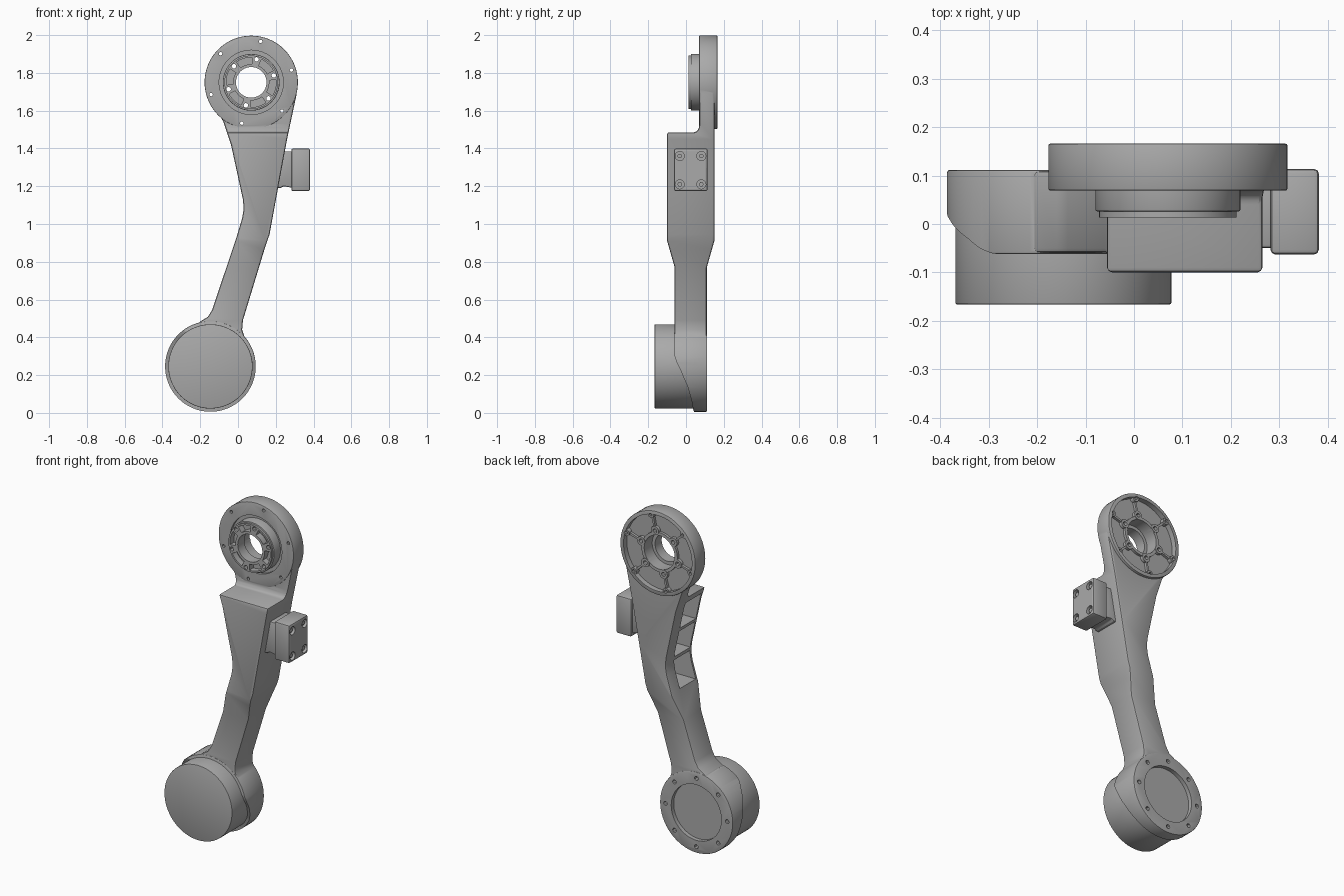
import bpy, bmesh, math
from mathutils import Vector

old = bpy.data.objects.get("Cube")
if old:
    bpy.data.objects.remove(old, do_unlink=True)

X, Y, Z = Vector((1, 0, 0)), Vector((0, 1, 0)), Vector((0, 0, 1))
RING = Vector((0.07, 0, 1.75))       # upper joint centre
MOTOR = Vector((-0.146, 0, 0.246))   # lower joint centre

grey = bpy.data.materials.new("cast grey")
grey.use_nodes = True
grey.diffuse_color = (0.4, 0.4, 0.4, 1)
grey.node_tree.nodes["Principled BSDF"].inputs["Base Color"].default_value = (0.4, 0.4, 0.4, 1)


def solid(name, pts, t0, t1, origin=Vector(), u=X, v=Z, w=Y):
    """Flat outline in the u/v plane extruded along w."""
    bm = bmesh.new()
    low = [bm.verts.new(origin + u * p + v * q + w * t0) for p, q in pts]
    high = [bm.verts.new(origin + u * p + v * q + w * t1) for p, q in pts]
    bm.faces.new(low)
    bm.faces.new(high[::-1])
    for i in range(len(pts)):
        j = (i + 1) % len(pts)
        bm.faces.new((low[i], high[i], high[j], low[j]))
    bmesh.ops.recalc_face_normals(bm, faces=bm.faces)
    mesh = bpy.data.meshes.new(name)
    bm.to_mesh(mesh)
    bm.free()
    ob = bpy.data.objects.new(name, mesh)
    bpy.context.collection.objects.link(ob)
    mesh.materials.append(grey)
    return ob


def polar(r, deg):
    return r * math.cos(math.radians(deg)), r * math.sin(math.radians(deg))


def disc(name, centre, r, y0, y1, n=64):
    return solid(name, [polar(r, 360 * i / n) for i in range(n)], y0, y1, centre)


def sector(name, centre, r0, r1, mid, half, y0, y1):
    steps = [mid - half + half * i / 4 for i in range(9)]
    pts = [polar(r1, a) for a in steps] + [polar(r0, a) for a in reversed(steps)]
    return solid(name, pts, y0, y1, centre)


def apply(ob, mod):
    bpy.context.view_layer.objects.active = ob
    bpy.ops.object.modifier_apply(modifier=mod.name)


def combine(ob, other, how):
    mod = ob.modifiers.new("combine", "BOOLEAN")
    mod.operation, mod.solver, mod.object = how, "EXACT", other
    apply(ob, mod)
    bpy.data.objects.remove(other, do_unlink=True)


def cut(ob, other):
    combine(ob, other, "DIFFERENCE")


def add(ob, other):
    combine(ob, other, "UNION")


def bevel(ob, width, segments=2, angle=35):
    mod = ob.modifiers.new("bevel", "BEVEL")
    mod.width, mod.segments = width, segments
    mod.limit_method, mod.angle_limit = "ANGLE", math.radians(angle)
    apply(ob, mod)
    return ob


# Arm: front outline crossed with side profile
outline = [(-0.145, 0.25), (0.05, 0.28), (0.07, 0.335), (0.035, 0.4), (0.022, 0.44), (0.026, 0.49),
           (0.14, 0.865), (0.167, 0.945), (0.21, 1.18), (0.26, 1.45), (0.313, 1.7),
           (0.07, 1.75), (-0.11, 1.6), (-0.077, 1.54), (-0.037, 1.42), (0.026, 1.13),
           (0.03, 1.08), (0.022, 1.03), (-0.008, 0.93), (-0.137, 0.545), (-0.16, 0.508), (-0.21, 0.478)]
side = [(-0.06, 0.2), (0.11, 0.2), (0.11, 0.77), (0.15, 0.91), (0.15, 1.9), (0.072, 1.9),
        (0.072, 1.53), (0.066, 1.5), (0.05, 1.485), (-0.1, 1.485), (-0.1, 0.91), (-0.06, 0.77)]
arm = solid("arm_link", outline, -0.3, 0.3)
combine(arm, solid("side", side, -1, 1, u=Y, v=Z, w=X), "INTERSECT")
bevel(arm, 0.01)

# Open pocket on one side, divided by cross ribs
for z0, z1, x0, x1 in ((0.93, 1.09, 0.125, 0.155), (1.11, 1.27, 0.165, 0.195), (1.29, 1.45, 0.2, 0.23)):
    cut(arm, solid("pocket", [(-0.3, z0), (x0, z0), (x1, z1), (-0.3, z1)], -0.08, 0.07))

# Lower housing with sloping front edge
add(arm, bevel(disc("housing", MOTOR, 0.24, -0.062, 0.112), 0.005))
along = Vector((0.33, 0, 0.944)).normalized()
across = Vector((along.z, 0, -along.x))
slope = [(0.16, -0.4), (0.16, -0.066), (0.13, -0.061), (0.1, -0.05), (0.064, -0.03),
         (-0.034, 0.01), (-0.12, 0.03), (-0.22, 0.042), (-0.4, 0.05), (-0.4, -0.4)]
cut(arm, solid("slope", slope, -0.5, 0.5, MOTOR, along, Y, across))
cut(arm, disc("back_recess", MOTOR, 0.165, 0.088, 0.3))
for i in range(8):
    spot = MOTOR + Vector((polar(0.203, 45 * i)[0], 0, polar(0.203, 45 * i)[1]))
    cut(arm, disc("bolt_hole", spot, 0.012, 0.08, 0.3, 12))

# Upper joint ring
ring = bevel(disc("joint_ring", RING, 0.247, 0.069, 0.166, 80), 0.004)
add(arm, ring)
cut(arm, disc("back_dish", RING, 0.225, 0.135, 0.3))
groove = disc("groove", RING, 0.17, -0.2, 0.085)
cut(arm, groove)
add(arm, bevel(disc("hub", RING, 0.15, 0.026, 0.1), 0.004))
add(arm, disc("hub_face", RING, 0.142, 0.013, 0.05))
add(arm, disc("hub_back", RING, 0.118, 0.12, 0.15, 48))
for i in range(6):
    a = 77 + 60 * i
    spot = RING + Vector((polar(0.125, a)[0], 0, polar(0.125, a)[1]))
    rim = RING + Vector((polar(0.222, a)[0], 0, polar(0.222, a)[1]))
    add(arm, disc("boss", spot, 0.026, 0.11, 0.153, 16))
    add(arm, disc("rim_lug", rim, 0.02, 0.11, 0.16, 16))
    add(arm, sector("spoke", RING, 0.11, 0.23, a, 2, 0.12, 0.15))
cut(arm, disc("back_bore", RING, 0.1, 0.075, 0.3))
cut(arm, disc("through_bore", RING, 0.081, -0.3, 0.3, 48))
for i in range(6):
    a = 77 + 60 * i
    for r, size in ((0.125, 0.012), (0.222, 0.009)):
        spot = RING + Vector((polar(r, a)[0], 0, polar(r, a)[1]))
        cut(arm, disc("screw_hole", spot, size, -0.3, 0.3, 12))
    cut(arm, sector("hub_window", RING, 0.096, 0.132, a + 30, 19, -0.3, 0.05))

# Motor cap
cap = bevel(disc("motor_cap", MOTOR, 0.223, -0.166, 0.07, 80), 0.003)

# Side connector block and its neck
neck = [(0.17, 1.19), (0.225, 1.19), (0.24, 1.2), (0.3, 1.19), (0.3, 1.385), (0.2, 1.385)]
neck = bevel(solid("connector_neck", neck, -0.05, 0.1), 0.008)
block = [(0.282, 1.174), (0.382, 1.174), (0.382, 1.4), (0.282, 1.4)]
block = bevel(solid("connector_block", block, -0.063, 0.114), 0.01)
for y in (-0.033, 0.081):
    for z in (1.21, 1.36):
        spot = Vector((0, y, z))
        circle = [polar(0.024, 18 * i) for i in range(20)]
        head = [polar(0.013, 60 * i) for i in range(6)]
        cut(block, solid("screw_well", circle, 0.362, 0.5, spot, Y, Z, X))
        add(block, solid("screw_head", head, 0.35, 0.374, spot, Y, Z, X))

# Smooth shading with crisp edges
for ob in (arm, cap, neck, block):
    bpy.ops.object.select_all(action="DESELECT")
    ob.select_set(True)
    bpy.context.view_layer.objects.active = ob
    bpy.ops.object.shade_smooth_by_angle(angle=math.radians(30))
